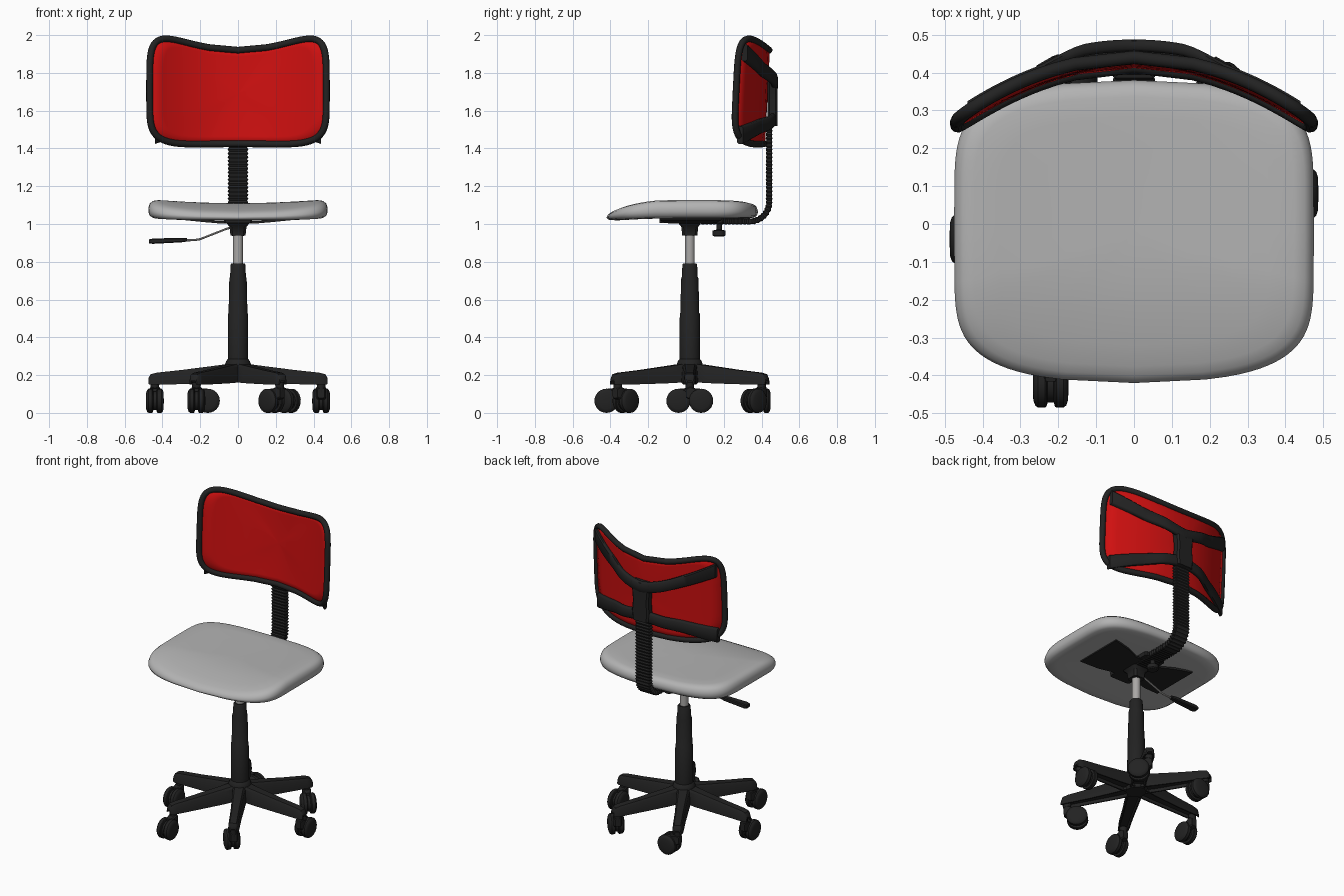
import bpy, bmesh, math
from mathutils import Vector

if "Cube" in bpy.data.objects:
    bpy.data.objects.remove(bpy.data.objects["Cube"])


def material(name, rgb, rough=0.6):
    m = bpy.data.materials.new(name)
    m.use_nodes = True
    m.diffuse_color = (*rgb, 1)
    b = m.node_tree.nodes["Principled BSDF"]
    b.inputs["Base Color"].default_value = (*rgb, 1)
    b.inputs["Roughness"].default_value = rough
    return m


BLACK = material("black plastic", (0.016, 0.016, 0.016))
RED = material("red mesh fabric", (0.62, 0.005, 0.005))
GREY = material("grey upholstery", (0.45, 0.45, 0.45))
STEEL = material("steel", (0.4, 0.39, 0.38))
X, Y, Z = Vector((1, 0, 0)), Vector((0, 1, 0)), Vector((0, 0, 1))
POST = Vector((0, 0.02, 0))


def loft(bm, rings, caps=True):
    """Skin a list of equal-length point rings."""
    vs = [[bm.verts.new(p) for p in r] for r in rings]
    n = len(vs[0])
    for a, b in zip(vs, vs[1:]):
        for i in range(n):
            bm.faces.new((a[i], a[(i + 1) % n], b[(i + 1) % n], b[i]))
    if caps:
        bm.faces.new(vs[0][::-1])
        bm.faces.new(vs[-1])


def circle(c, u, v, r, n=24):
    return [c + u * r * math.cos(math.tau * i / n) + v * r * math.sin(math.tau * i / n)
            for i in range(n)]


def lathe(bm, origin, axis, profile, n=24):
    """Turn (distance, radius) pairs about an axis."""
    u = axis.orthogonal().normalized()
    v = axis.cross(u)
    loft(bm, [circle(origin + axis * d, u, v, r, n) for d, r in profile])


def rect(c, u, v, a, b, k=0.0):
    """Rectangle with half sizes a, b and chamfer k."""
    pts = [(a, b - k), (a - k, b), (k - a, b), (-a, b - k),
           (-a, k - b), (k - a, -b), (a - k, -b), (a, k - b)]
    return [c + u * p + v * q for p, q in pts]


def smooth(ob, angle=35):
    bpy.ops.object.select_all(action='DESELECT')
    ob.select_set(True)
    bpy.context.view_layer.objects.active = ob
    bpy.ops.object.shade_smooth_by_angle(angle=math.radians(angle))


def finish(name, bm, mat, angle=35):
    bmesh.ops.recalc_face_normals(bm, faces=bm.faces)
    me = bpy.data.meshes.new(name)
    bm.to_mesh(me)
    bm.free()
    me.materials.append(mat)
    ob = bpy.data.objects.new(name, me)
    bpy.context.collection.objects.link(ob)
    smooth(ob, angle)
    return ob


def spow(v, e):
    return math.copysign(abs(v) ** e, v)


# Seat: rounded-square rings with a drooping front lip and a shallow dish
def seat_point(t, s, z, top):
    x = 0.475 * spow(math.cos(t), 0.36)
    y = 0.345 * spow(math.sin(t), 0.36)
    y += math.sin(t) * 0.055 * (1 - (x / 0.475) ** 2)
    x, y = x * s, y * s - 0.02
    f = min(1, max(0, (-0.12 - y) / 0.3)) ** 1.5
    z -= f * (0.015 + 0.035 * top)
    z -= top * 0.022 * (1 - (x / 0.475) ** 2)
    return Vector((x, y, z))


bm = bmesh.new()
section = [(0.05, 1.03, 0), (0.5, 1.03, 0), (0.85, 1.03, 0), (0.95, 1.034, 0), (0.985, 1.045, 0.1),
           (1, 1.065, 0.3), (1, 1.085, 0.6), (0.985, 1.108, 0.8), (0.95, 1.124, 0.95),
           (0.89, 1.131, 1), (0.75, 1.132, 1), (0.55, 1.132, 1), (0.3, 1.132, 1), (0.04, 1.132, 1)]
loft(bm, [[seat_point(math.tau * i / 80, *s) for i in range(80)] for s in section])
finish("seat_cushion", bm, GREY, 60)


# Backrest: curved shell shared by the fabric, frame and braces
def back_y(x, z):
    return 0.415 + 0.05 * (z - 1.42) - 0.75 * x * x


def back_outline(n=96):
    pts = []
    for i in range(n):
        t = math.tau * i / n
        q = spow(math.cos(t), 0.4)
        v = spow(math.sin(t), 0.4)
        h = 0.22 + 0.13 * q * q if v > 0 else 0.275 + 0.015 * q * q
        pts.append((0.468 * q, 1.70 + h * v))
    return pts


bm = bmesh.new()
rings = []
for s in (1, 0.85, 0.65, 0.45, 0.25, 0.04):
    ring = [(x * s, 1.69 + (z - 1.69) * s) for x, z in back_outline()]
    rings.append([Vector((x, back_y(x, z), z)) for x, z in ring])
loft(bm, rings, caps=False)
bm.faces.new([v for v in bm.verts][-96:])
panel = finish("backrest_fabric", bm, RED, 60)
mod = panel.modifiers.new("thickness", 'SOLIDIFY')
mod.thickness = 0.008
mod.offset = 0

cu = bpy.data.curves.new("backrest_frame", 'CURVE')
cu.dimensions = '3D'
cu.bevel_depth = 0.018
cu.bevel_resolution = 3
sp = cu.splines.new('POLY')
sp.points.add(95)
for p, (x, z) in zip(sp.points, back_outline()):
    p.co = (x, back_y(x, z), z, 1)
sp.use_cyclic_u = True
cu.materials.append(BLACK)
bpy.context.collection.objects.link(bpy.data.objects.new("backrest_frame", cu))

# Upper and lower braces, bulging back in the middle
for name, z0, rise in (("upper_brace", 1.745, 0.165), ("lower_brace", 1.555, -0.085)):
    bm = bmesh.new()
    rings = []
    for i in range(41):
        x = -0.44 + 0.022 * i
        k = abs(x) / 0.44
        z = z0 + rise * k ** 1.4
        b = min(1, max(0, (0.27 - abs(x)) / 0.15))
        y = back_y(x, z) + 0.014 + 0.026 * b * b * (3 - 2 * b)
        w = 0.034 + 0.012 * k * k
        rings.append(rect(Vector((x, y, z)), Y, Z, 0.016, w, 0.008))
    loft(bm, rings)
    finish(name, bm, BLACK, 50)

bm = bmesh.new()
loft(bm, [rect(Vector((0, 0.458, z)), X, Y, a, 0.027, 0.01)
          for z, a in ((1.52, 0.055), (1.58, 0.062), (1.65, 0.056), (1.72, 0.062), (1.775, 0.075))])
finish("backrest_bracket", bm, BLACK)

# Ribbed back support bar: straight, quarter bend, upright
path = [(0.08 + 0.01 * i, 1.014, 0) for i in range(26)]
for i in range(1, 16):
    a = math.pi / 2 * i / 16
    path.append((0.34 + 0.1 * math.sin(a), 1.114 - 0.1 * math.cos(a), a))
path += [(0.44, 1.114 + 0.01 * i, math.pi / 2) for i in range(44)]
bm = bmesh.new()
rings = []
for i, (y, z, a) in enumerate(path):
    rib = i // 1 % 2
    normal = Vector((0, -math.sin(a), math.cos(a)))
    rings.append(rect(Vector((0, y, z)), X, normal, 0.048 + 0.007 * rib, 0.014 + 0.004 * rib, 0.004))
loft(bm, rings)
finish("support_bar", bm, BLACK, 20)

# Under-seat plate with wings, hub and adjusting knob
bm = bmesh.new()
loft(bm, [[Vector((x, y, z)) for y, z in ((-h, t - 0.012), (h + 0.05, t - 0.012), (h + 0.05, t), (-h, t))]
          for x, h, t in ((-0.3, 0.14, 1.034), (-0.18, 0.12, 1.022), (-0.1, 0.09, 1.015), (0.1, 0.09, 1.015),
                          (0.18, 0.12, 1.022), (0.3, 0.14, 1.034))])
loft(bm, [rect(Vector((0, 0.03, z)), X, Y, 0.075, 0.17, 0.01) for z in (1.005, 1.033)])
finish("seat_plate", bm, BLACK)
bm = bmesh.new()
loft(bm, [rect(POST + Z * z, X, Y, a, a, 0.012) for z, a in ((0.94, 0.04), (0.985, 0.045), (1.01, 0.065))])
finish("tilt_hub", bm, BLACK)
bm = bmesh.new()
lathe(bm, Vector((0, 0.175, 0)), Z, [(0.935, 0.028), (0.94, 0.035), (0.965, 0.035), (0.97, 0.015), (1.01, 0.015)], 12)
finish("adjusting_knob", bm, BLACK)

# Height lever: bent steel rod with a flat grip
bm = bmesh.new()
loft(bm, [circle(Vector((x, 0.02, z)), Y, Z, 0.006, 10)
          for x, z in ((-0.02, 0.985), (-0.06, 0.975), (-0.2, 0.92), (-0.23, 0.915), (-0.3, 0.913))])
finish("lever_rod", bm, STEEL)
bm = bmesh.new()
loft(bm, [rect(Vector((x, 0.02, z)), Y, Z, w, h, 0.005) for x, z, w, h in
          ((-0.27, 0.916, 0.012, 0.009), (-0.3, 0.915, 0.018, 0.012), (-0.45, 0.909, 0.024, 0.014),
           (-0.47, 0.908, 0.02, 0.011))])
finish("lever_grip", bm, BLACK)

# Gas lift and column
bm = bmesh.new()
lathe(bm, POST, Z, [(0.75, 0.026), (0.96, 0.026)])
finish("gas_lift", bm, STEEL)
bm = bmesh.new()
lathe(bm, POST, Z, [(0.16, 0.06), (0.2, 0.075), (0.26, 0.068), (0.275, 0.062), (0.285, 0.054), (0.525, 0.053),
                    (0.53, 0.05), (0.71, 0.046), (0.72, 0.042), (0.785, 0.039), (0.792, 0.034)], 32)
finish("column", bm, BLACK)

# Six legs, each with a hollow underside, and a twin-wheel caster at the swivel angle given
swivels = (90, -45, 0, -90, -90, 135)
for k, swivel in enumerate(swivels):
    a = math.radians(60 * k)
    out = Vector((math.cos(a), math.sin(a), 0))
    side = Z.cross(out)
    bm = bmesh.new()
    rings = []
    for r, w, lo, hi in ((0.03, 0.046, 0.165, 0.262), (0.12, 0.042, 0.158, 0.25), (0.3, 0.035, 0.152, 0.227),
                         (0.43, 0.034, 0.15, 0.213), (0.462, 0.031, 0.15, 0.205), (0.474, 0.024, 0.152, 0.185)):
        q = [(-w, lo), (0.008 - w, lo), (0.012 - w, lo + 0.018), (w - 0.012, lo + 0.018), (w - 0.008, lo),
             (w, lo), (w * 0.85, hi - 0.012), (w * 0.6, hi), (-w * 0.6, hi), (-w * 0.85, hi - 0.012)]
        rings.append([POST + out * r + side * s + Z * z for s, z in q])
    loft(bm, rings)
    finish(f"leg_{k + 1}", bm, BLACK)

    stem = POST + out * 0.44
    s = math.radians(swivel)
    trail = Vector((math.cos(s), math.sin(s), 0))
    axle = Z.cross(trail)
    hub = stem + trail * 0.06 + Z * 0.064
    bm = bmesh.new()
    for sign in (-1, 1):
        lathe(bm, hub, axle * sign, [(0.008, 0.05), (0.011, 0.061), (0.015, 0.064), (0.034, 0.064),
                                     (0.041, 0.058), (0.046, 0.044), (0.047, 0.01)])
    lathe(bm, hub, axle, [(-0.012, 0.05), (0.012, 0.05)])
    loft(bm, [rect(stem + trail * d + Z * z, axle, Z, w, h, 0.006) for d, w, z, h in
              ((-0.02, 0.018, 0.105, 0.025), (0.0, 0.026, 0.105, 0.035), (0.03, 0.024, 0.1, 0.03),
               (0.055, 0.018, 0.1, 0.028))])
    lathe(bm, stem, Z, [(0.1, 0.02), (0.135, 0.022), (0.16, 0.024)], 16)
    finish(f"caster_{k + 1}", bm, BLACK)
